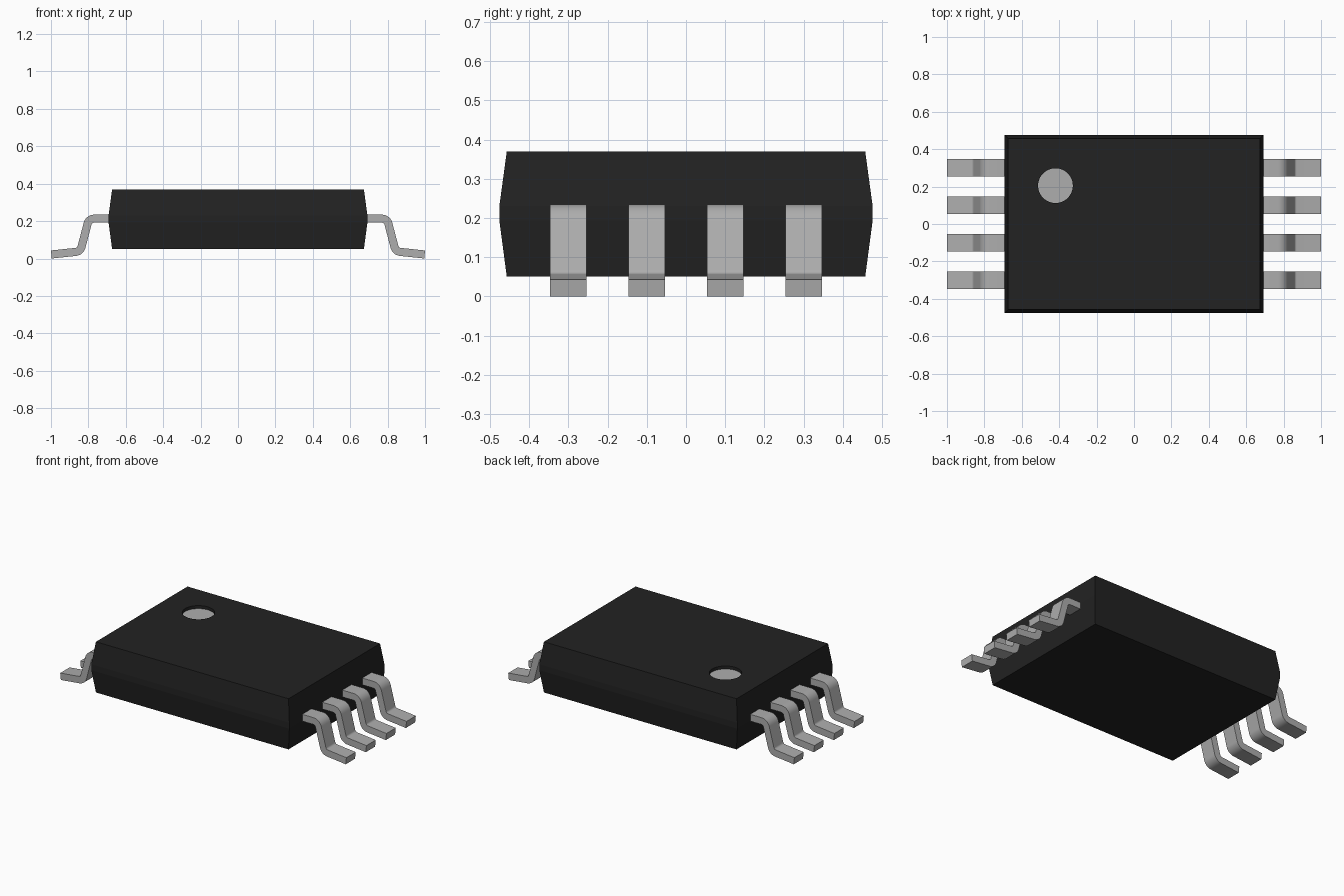
import bpy
import bmesh
import math
from mathutils import Vector

if "Cube" in bpy.data.objects:
    bpy.data.objects.remove(bpy.data.objects["Cube"], do_unlink=True)


def material(name, grey):
    mat = bpy.data.materials.new(name)
    colour = (grey, grey, grey, 1)
    mat.diffuse_color = colour
    mat.use_nodes = True
    mat.node_tree.nodes["Principled BSDF"].inputs["Base Color"].default_value = colour
    return mat


def add_object(name, bm, *mats):
    bmesh.ops.recalc_face_normals(bm, faces=bm.faces)
    mesh = bpy.data.meshes.new(name)
    bm.to_mesh(mesh)
    bm.free()
    obj = bpy.data.objects.new(name, mesh)
    bpy.context.collection.objects.link(obj)
    for mat in mats:
        mesh.materials.append(mat)
    return obj


black = material("black plastic", 0.016)
metal = material("light grey metal", 0.42)

# Package body: stacked rectangles, widest at the middle band
BOTTOM, TOP = 0.05, 0.37
bm = bmesh.new()
rings = []
for hx, hy, z in ((0.673, 0.457, BOTTOM), (0.692, 0.476, 0.193),
                  (0.692, 0.476, 0.23), (0.673, 0.457, TOP)):
    rings.append([bm.verts.new((sx * hx, sy * hy, z))
                  for sx, sy in ((-1, -1), (1, -1), (1, 1), (-1, 1))])
for low, high in zip(rings, rings[1:]):
    for i in range(4):
        j = (i + 1) % 4
        bm.faces.new((low[i], low[j], high[j], high[i]))
bm.faces.new(rings[0])
bm.faces.new(rings[-1])
body = add_object("package_body", bm, black)

# Round recess marking the first pin
DOT_X, DOT_Y, DOT_R, DEPTH = -0.42, 0.205, 0.093, 0.02
bpy.ops.mesh.primitive_cylinder_add(vertices=48, radius=DOT_R, depth=2 * DEPTH,
                                    location=(DOT_X, DOT_Y, TOP))
cutter = bpy.context.object
cutter.name = "recess_cutter"
cutter.data.materials.append(black)
cut = body.modifiers.new("recess", "BOOLEAN")
cut.operation = "DIFFERENCE"
cut.solver = "EXACT"
cut.object = cutter
bpy.context.view_layer.objects.active = body
bpy.ops.object.modifier_apply(modifier=cut.name)
bpy.data.objects.remove(cutter, do_unlink=True)

# Grey floor inside the recess
bm = bmesh.new()
bmesh.ops.create_circle(bm, cap_ends=True, segments=48, radius=DOT_R)
floor = add_object("pin_one_marker", bm, metal)
floor.location = (DOT_X, DOT_Y, TOP - DEPTH + 0.001)


def rounded_path(points, radius, steps=8):
    """Return (point, normal) pairs along a path with rounded corners."""
    pts = [Vector(p) for p in points]
    dirs = [(b - a).normalized() for a, b in zip(pts, pts[1:])]
    side = lambda d: Vector((-d.y, d.x))
    path = [(pts[0], side(dirs[0]))]
    for p, d0, d1 in zip(pts[1:], dirs, dirs[1:]):
        turn = math.atan2(d0.cross(d1), d0.dot(d1))
        sign = math.copysign(1, turn)
        start = p - d0 * radius * math.tan(abs(turn) / 2)
        centre = start + side(d0) * sign * radius
        for k in range(steps + 1):
            a = turn * k / steps
            c, s = math.cos(a), math.sin(a)
            n = side(d0)
            n = Vector((n.x * c - n.y * s, n.x * s + n.y * c))
            path.append((centre - n * sign * radius, n))
    path.append((pts[-1], side(dirs[-1])))
    return path


# Bent gull-wing leads, four on each side
HALF_THICK, HALF_WIDTH = 0.0215, 0.0465
lead_path = rounded_path(((0.66, 0.213), (0.797, 0.213),
                          (0.843, 0.038), (0.998, 0.0215)), 0.036)


def add_lead(name, mirror, y):
    bm = bmesh.new()
    sections = []
    for p, n in lead_path:
        section = []
        for up, across in ((1, -1), (1, 1), (-1, 1), (-1, -1)):
            q = p + n * HALF_THICK * up
            section.append(bm.verts.new((mirror * q.x, y + across * HALF_WIDTH, q.y)))
        sections.append(section)
    for a, b in zip(sections, sections[1:]):
        for i in range(4):
            j = (i + 1) % 4
            bm.faces.new((a[i], a[j], b[j], b[i]))
    bm.faces.new(sections[0])
    bm.faces.new(sections[-1])
    lead = add_object(name, bm, metal)
    bpy.ops.object.select_all(action="DESELECT")
    lead.select_set(True)
    bpy.context.view_layer.objects.active = lead
    bpy.ops.object.shade_smooth_by_angle(angle=math.radians(35))


for label, mirror in (("left", 1), ("right", -1)):
    for i in range(4):
        add_lead(f"{label}_lead_{i + 1}", mirror, -0.3 + 0.2 * i)
